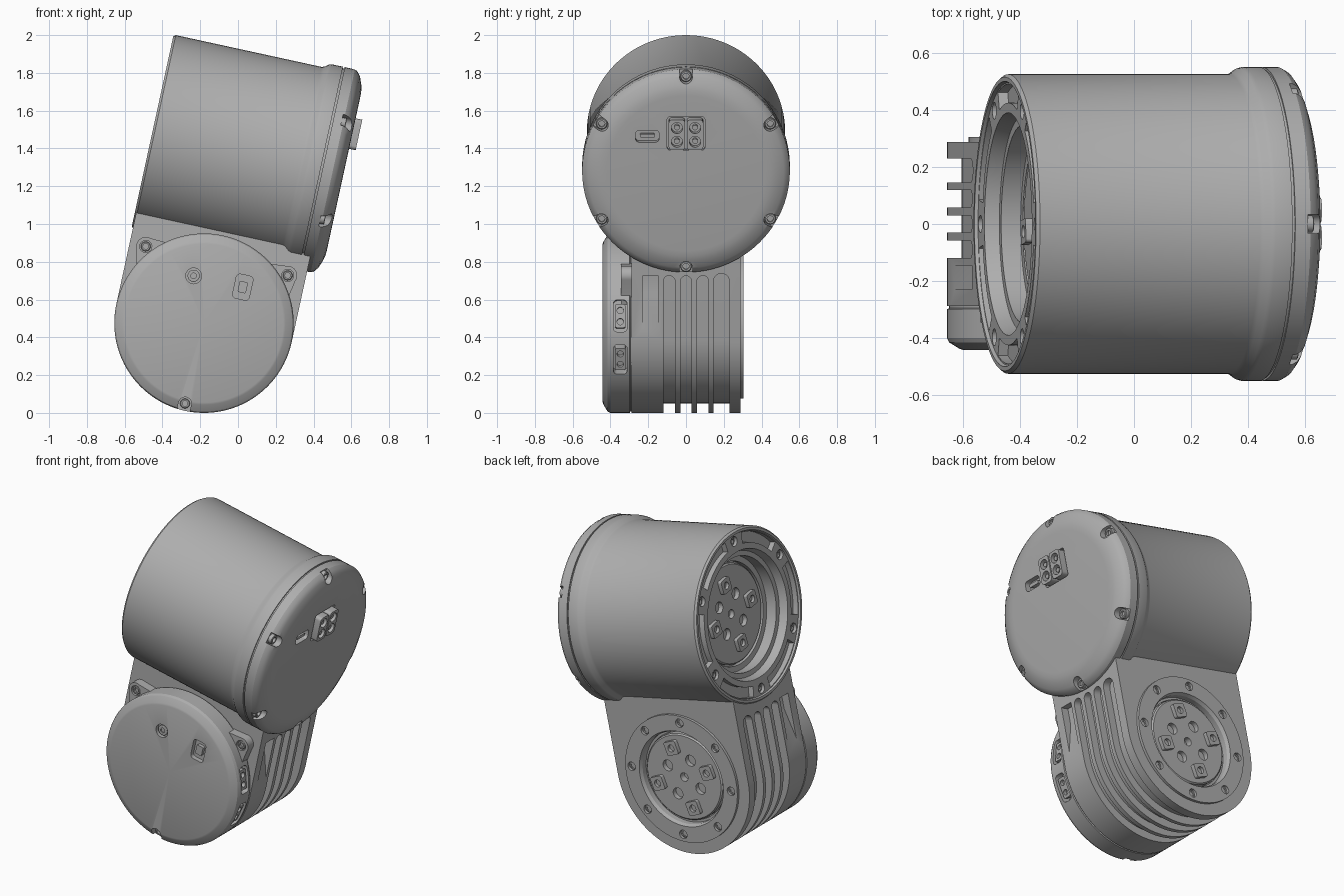
import bpy, bmesh, math
from math import sin, cos, pi, radians
from mathutils import Matrix, Vector

if "Cube" in bpy.data.objects:
    bpy.data.objects.remove(bpy.data.objects["Cube"])

grey = bpy.data.materials.new("machined_grey")
grey.use_nodes = True
COLOUR = (0.42, 0.42, 0.42, 1)
grey.diffuse_color = COLOUR
grey.node_tree.nodes["Principled BSDF"].inputs["Base Color"].default_value = COLOUR

# Two tilted frames: local z is the motor axis of each drum
TILT = radians(12.3)
along = Vector((cos(TILT), 0, -sin(TILT)))
up = Vector((sin(TILT), 0, cos(TILT)))
back = Vector((0, 1, 0))


def frame(x, y, z, origin):
    m = Matrix((x, y, z)).transposed().to_4x4()
    m.translation = origin
    return m


UPPER = frame(up, -back, along, (-0.441, 0, 1.487))
LOWER = frame(along, up, -back, (-0.18, 0, 0.475))
FLIP = Matrix.Rotation(pi, 4, 'X')


def at(x, y, z):
    return Matrix.Translation((x, y, z))


def polar(deg, r, z):
    return Matrix.Rotation(radians(deg), 4, 'Z') @ at(r, 0, z)


def arc(r, start, end, n, cx=0, cy=0):
    angles = [radians(start + (end - start) * i / n) for i in range(n + 1)]
    return [(cx + r * cos(a), cy + r * sin(a)) for a in angles]


def finish(bm, name):
    bmesh.ops.remove_doubles(bm, verts=bm.verts, dist=1e-5)
    bmesh.ops.recalc_face_normals(bm, faces=bm.faces)
    mesh = bpy.data.meshes.new(name)
    bm.to_mesh(mesh)
    bm.free()
    mesh.materials.append(grey)
    ob = bpy.data.objects.new(name, mesh)
    bpy.context.collection.objects.link(ob)
    return ob


def revolve(name, profile, places, steps=96):
    """Spin a (height, radius) outline about local z, once per placement."""
    bm = bmesh.new()
    for m in places:
        vs = [bm.verts.new((r, 0, z)) for z, r in profile]
        es = [bm.edges.new(p) for p in zip(vs, vs[1:])]
        if profile[0][1] > 0:
            es.append(bm.edges.new((vs[-1], vs[0])))
        old = set(bm.verts) - set(vs)
        bmesh.ops.spin(bm, geom=vs + es, cent=(0, 0, 0), axis=(0, 0, 1),
                       angle=2 * pi, steps=steps, use_merge=True)
        bmesh.ops.transform(bm, matrix=m, verts=[v for v in bm.verts if v not in old])
    return finish(bm, name)


def prism(name, outline, low, high, places):
    bm = bmesh.new()
    for m in places:
        rings = [[bm.verts.new(m @ Vector((x, y, z))) for x, y in outline] for z in (low, high)]
        bm.faces.new(rings[0][::-1])
        bm.faces.new(rings[1])
        n = len(outline)
        for i in range(n):
            j = (i + 1) % n
            bm.faces.new((rings[0][i], rings[0][j], rings[1][j], rings[1][i]))
    return finish(bm, name)


def disc(name, r, low, high, places, n=24):
    return prism(name, arc(r, 0, 360 - 360 / n, n - 1), low, high, places)


def plate(w, h, bevel):
    """Rectangle outline with rounded corners."""
    x, y = w / 2 - bevel, h / 2 - bevel
    return (arc(bevel, 0, 90, 4, x, y) + arc(bevel, 90, 180, 4, -x, y)
            + arc(bevel, 180, 270, 4, -x, -y) + arc(bevel, 270, 360, 4, x, -y))


def cut(target, cutter):
    mod = target.modifiers.new("cut", 'BOOLEAN')
    mod.operation, mod.solver, mod.object = 'DIFFERENCE', 'EXACT', cutter
    deps = bpy.context.evaluated_depsgraph_get()
    mesh = bpy.data.meshes.new_from_object(target.evaluated_get(deps))
    target.modifiers.clear()
    target.data = mesh
    bpy.data.objects.remove(cutter)


def screws(name, places, r=0.026):
    revolve(name, [(-0.03, 0), (-0.03, r), (-0.003, r), (0, r - 0.004), (0, r * 0.55),
                   (-0.015, r * 0.55), (-0.015, 0)], places, 18)


# Upper drum with its open bore and flanged end cap
drum = revolve("upper_drum", [
    (0.15, 0), (0.15, 0.31), (0.12, 0.31), (0.12, 0.345), (0.05, 0.345), (0.05, 0.375), (0, 0.39),
    (0, 0.425), (0, 0.495), (-0.012, 0.5), (-0.012, 0.515), (0, 0.525), (0.79, 0.525),
    (0.805, 0.53), (0.825, 0.545), (0.84, 0.55), (0.9, 0.55), (0.9, 0.542), (0.91, 0.542),
    (0.91, 0.55), (0.965, 0.55), (0.985, 0.538), (1.0, 0.518), (1.016, 0.475), (1.022, 0.45),
    (1.024, 0.42), (1.024, 0)], [UPPER])
sector = arc(0.49, -20, 20, 10) + arc(0.425, 20, -20, 10)
sixths = [i * 60 for i in range(6)]
cut(drum, prism("pockets", sector, -0.1, 0.035, [UPPER @ polar(a + 30, 0, 0) for a in sixths]))
cut(drum, disc("rim_holes", 0.03, -0.1, 0.025, [UPPER @ polar(a, 0.458, 0) for a in sixths]))
notch = arc(0.034, 90, 270, 10) + [(0.1, -0.034), (0.1, 0.034)]
cut(drum, prism("cap_notches", notch, 0.955, 1.2, [UPPER @ polar(a, 0.515, 0) for a in sixths]))
cut(drum, prism("port", plate(0.065, 0.125, 0.02), 0.985, 1.2, [UPPER @ at(0.2, 0.205, 0)]))
cut(drum, prism("socket", plate(0.18, 0.2, 0.015), 1.0, 1.2, [UPPER @ at(0.215, 0, 0)]))
prism("port_tongue", plate(0.02, 0.075, 0.005), 0.98, 1.015, [UPPER @ at(0.2, 0.205, 0)])
screws("rim_screws", [UPPER @ polar(a, 0.458, 0.015) @ FLIP for a in sixths])
screws("cap_screws", [UPPER @ polar(a, 0.515, 0.98) for a in sixths], 0.03)

# Twin power connector on the end cap
sides = [-0.048, 0.048]
power = prism("power_connector", plate(0.165, 0.088, 0.02), 0.99, 1.06,
              [UPPER @ at(0.215, y, 0) for y in sides])
pins = [UPPER @ at(0.215 + x, y, 0) for x in (-0.037, 0.037) for y in sides]
cut(power, disc("pin_wells", 0.03, 1.02, 1.2, pins))
disc("power_pins", 0.014, 1.0, 1.05, pins, 12)


# Output rotors: disc, drive lugs and bolt holes
def rotor(name, m, r, turn):
    plate_ob = revolve(name + "_rotor", [(-0.06, 0), (-0.06, r), (-0.008, r), (0, r - 0.008), (0, 0)], [m])
    quarter = [turn + 90 * i for i in range(4)]
    cut(plate_ob, disc("holes", 0.035, -0.03, 0.1, [m @ polar(a + 45, 0.125, 0) for a in quarter]))
    cut(plate_ob, disc("centre", 0.027, -0.04, 0.1, [m]))
    lugs = prism(name + "_drive_lugs", plate(0.085, 0.085, 0.012), -0.01, 0.025,
                 [m @ polar(a, 0.19, 0) for a in quarter])
    cut(lugs, disc("lug_holes", 0.022, 0.005, 0.1, [m @ polar(a, 0.19, 0) for a in quarter]))


rotor("upper", UPPER @ at(0, 0, 0.12) @ FLIP, 0.3, 8)
rotor("lower", LOWER @ at(0, 0, -0.275) @ FLIP, 0.27, 12)


# Lower body: round base rising into a neck that meets the drum
def horseshoe(r, top):
    return [(r, top), (-r, top)] + arc(r, 180, 360, 64)


body = prism("lower_body", horseshoe(0.475, 0.58), -0.288, 0.288, [LOWER])
cut(body, disc("saddle", 0.515, -0.2, 0.99, [UPPER], 96))

# Cooling grooves wrapping round the base, with rounded ends
GROOVE_TOP = 0.33
band = ([(0.6, GROOVE_TOP), (0.425, GROOVE_TOP)] + arc(0.425, 360, 180, 64)
        + [(-0.425, GROOVE_TOP), (-0.6, GROOVE_TOP)] + arc(0.6, 180, 360, 64))
for lo, hi in ((0.145, 0.23), (0.058, 0.12), (-0.03, 0.03), (-0.12, -0.058)):
    cut(body, prism("groove", band, -hi, -lo, [LOWER]))
    side = frame(Vector((0, 1, 0)), Vector((0, 0, 1)), Vector((1, 0, 0)), (0, GROOVE_TOP, -(lo + hi) / 2))
    for a, b in ((0.425, 0.6), (-0.6, -0.425)):
        cut(body, disc("groove_end", (hi - lo) / 2, a, b, [LOWER @ side]))
ramp = [(0.48, 0.06), (0.425, 0.26), (0.425, 0.36), (0.6, 0.36), (0.6, 0.06)]
for mirror in (1, -1):
    cut(body, prism("ramp", [(x * mirror, y) for x, y in ramp], 0.145, 0.23, [LOWER]))

# Bore, raised bolt ring and its eight screws on the back
cut(body, disc("bore", 0.31, -0.4, -0.2, [LOWER], 96))
ring = revolve("bolt_ring", [(-0.21, 0.315), (-0.21, 0.275), (-0.25, 0.275), (-0.25, 0.29),
                             (-0.285, 0.29), (-0.305, 0.3), (-0.305, 0.4), (-0.28, 0.4),
                             (-0.28, 0.315)], [LOWER])
eighths = [i * 45 + 10 for i in range(8)]
cut(ring, disc("bolt_wells", 0.027, -0.4, -0.288, [LOWER @ polar(a, 0.355, 0) for a in eighths]))
screws("bolt_ring_screws", [LOWER @ polar(a, 0.355, -0.292) @ FLIP for a in eighths], 0.025)
disc("bore_floor", 0.3, -0.225, -0.195, [LOWER], 64)

# Front cover with ports, button well and edge notch
cover = revolve("front_cover", [(0.28, 0), (0.28, 0.468), (0.295, 0.468), (0.298, 0.475),
                                (0.4, 0.475), (0.415, 0.468), (0.437, 0.432), (0.441, 0.42),
                                (0.441, 0)], [LOWER])
BUTTON = LOWER @ at(-0.107, 0.233, 0.441)
PORT = LOWER @ at(0.16, 0.23, 0.441)
cut(cover, disc("button_well", 0.042, -0.025, 0.1, [BUTTON]))
cut(cover, prism("port_well", plate(0.09, 0.13, 0.02), -0.03, 0.1, [PORT]))
revolve("button", [(-0.03, 0), (-0.03, 0.032), (-0.01, 0.032), (-0.008, 0.028), (-0.008, 0.015),
                   (-0.016, 0.015), (-0.016, 0)], [BUTTON], 24)
prism("port_plug", plate(0.045, 0.06, 0.008), -0.035, -0.008, [PORT])
cut(cover, prism("edge_notch", notch, 0.385, 0.6, [LOWER @ polar(269, 0.437, 0)]))

# Side connectors let into the cover rim; local z points outward
rim = frame(Vector((0, 1, 0)), Vector((0, 0, 1)), Vector((1, 0, 0)), (0.475, 0, 0.348))
ports = [LOWER @ polar(a, 0, 0) @ rim for a in (17, -12)]
cut(cover, prism("side_wells", plate(0.17, 0.072, 0.02), -0.06, 0.1, ports))
plugs = prism("side_connectors", plate(0.125, 0.055, 0.01), -0.065, -0.012, ports)
cut(plugs, disc("plug_holes", 0.017, -0.035, 0.1, [p @ at(x, 0, 0) for p in ports for x in (-0.03, 0.03)]))

# Mounting ears
ear = [(0.42, -0.13)] + arc(0.05, -65, 65, 12, 0.51) + [(0.42, 0.13)]
ears = prism("mounting_ears", ear, 0.28, 0.345, [LOWER @ polar(a, 0, 0) for a in (139.5, 42)])
cut(ears, disc("ear_holes", 0.032, 0.33, 0.5, [LOWER @ polar(a, 0.51, 0) for a in (139.5, 42)]))
screws("cover_screws", [LOWER @ polar(139.5, 0.51, 0.342), LOWER @ polar(42, 0.51, 0.342),
                        LOWER @ polar(269, 0.437, 0.405)])

# Smooth curved surfaces, keep machined edges crisp
bpy.context.view_layer.update()
bpy.ops.object.select_all(action='DESELECT')
parts = [o for o in bpy.context.collection.objects if o.type == 'MESH']
for o in parts:
    o.select_set(True)
bpy.context.view_layer.objects.active = parts[0]
bpy.ops.object.shade_smooth_by_angle(angle=radians(25))
